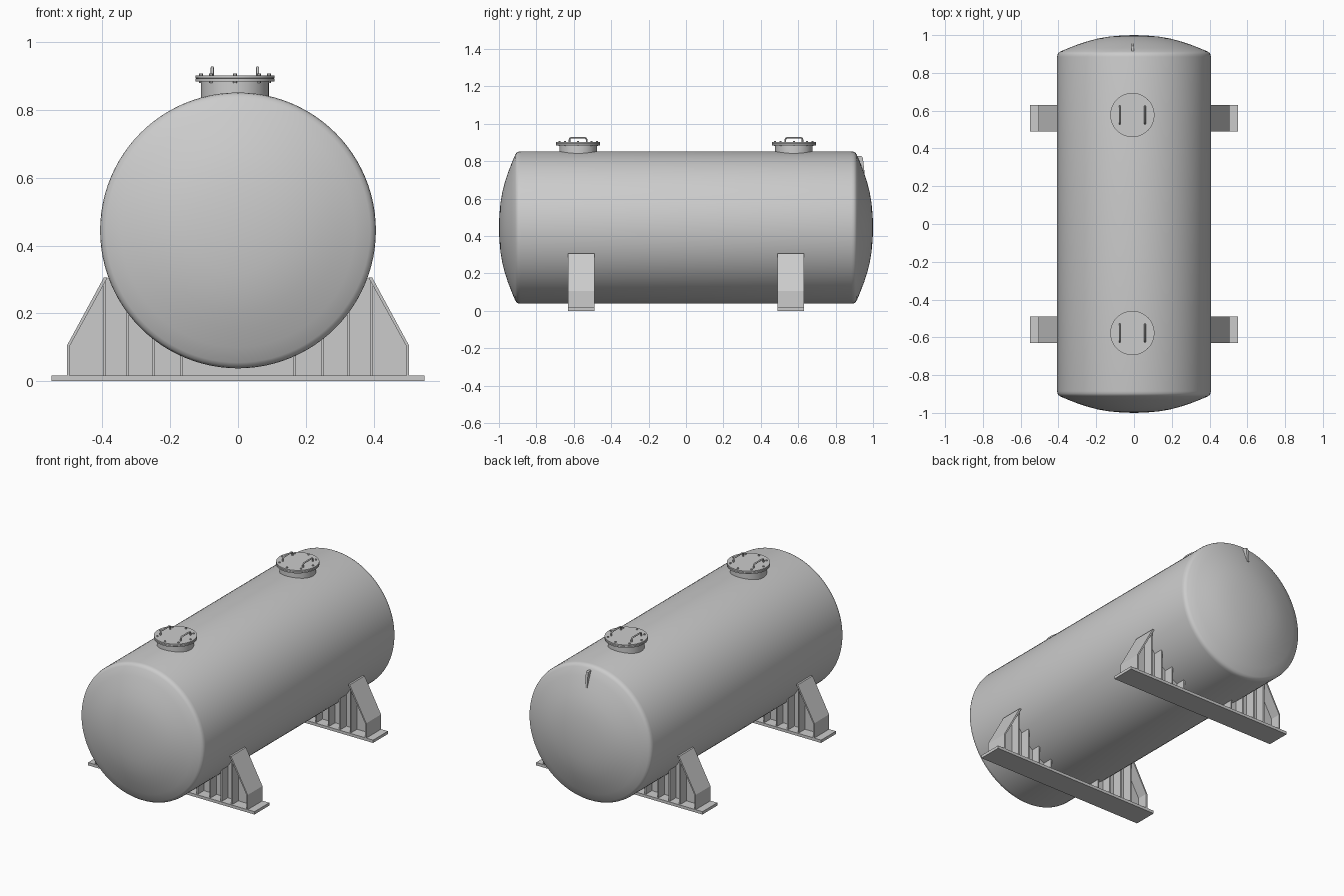
import bpy, bmesh
from math import sin, cos, pi, sqrt, radians
from mathutils import Matrix, Vector

if "Cube" in bpy.data.objects:
    bpy.data.objects.remove(bpy.data.objects["Cube"])

R, CZ = 0.407, 0.445          # tank radius and axis height
LEG_Y, HATCH_X, HATCH_Y = 0.56, -0.009, 0.577


def finish(name, bm, smooth=True):
    bmesh.ops.remove_doubles(bm, verts=bm.verts, dist=1e-5)
    bmesh.ops.recalc_face_normals(bm, faces=bm.faces)
    me = bpy.data.meshes.new(name)
    bm.to_mesh(me)
    bm.free()
    if smooth:
        me.shade_smooth()
        me.set_sharp_from_angle(angle=radians(32))
    ob = bpy.data.objects.new(name, me)
    bpy.context.collection.objects.link(ob)
    return ob


def lathe(name, profile, segs, matrix):
    """Revolve (radius, height) points about z, then place with matrix."""
    bm = bmesh.new()
    vs = [bm.verts.new((r, 0, h)) for r, h in profile]
    es = [bm.edges.new(p) for p in zip(vs, vs[1:])]
    bmesh.ops.spin(bm, geom=vs + es, axis=(0, 0, 1), cent=(0, 0, 0),
                   angle=2 * pi, steps=segs, use_duplicate=False)
    bm.transform(matrix)
    return finish(name, bm)


def prism(name, pts, depth, matrix):
    """Extrude an (x, z) outline, centred on y, then place with matrix."""
    bm = bmesh.new()
    f = bm.faces.new([bm.verts.new((x, -depth / 2, z)) for x, z in pts])
    g = bmesh.ops.extrude_face_region(bm, geom=[f])["geom"]
    bmesh.ops.translate(bm, vec=(0, depth, 0),
                        verts=[v for v in g if isinstance(v, bmesh.types.BMVert)])
    bm.transform(matrix)
    return finish(name, bm, False)


def tank_under(x):
    return CZ - sqrt((R - 0.002) ** 2 - x * x)


def rod(name, pts, radius):
    cu = bpy.data.curves.new(name, "CURVE")
    cu.dimensions = "3D"
    cu.bevel_depth, cu.bevel_resolution = radius, 2
    cu.use_fill_caps = True
    sp = cu.splines.new("POLY")
    sp.points.add(len(pts) - 1)
    for p, co in zip(sp.points, pts):
        p.co = (*co, 1)
    ob = bpy.data.objects.new(name, cu)
    bpy.context.collection.objects.link(ob)


# tank shell with dished ends
head = [(R, 0.885), (R - 0.002, 0.897), (R - 0.007, 0.906), (R - 0.017, 0.913),
        (0.345, 0.932), (0.29, 0.953), (0.24, 0.969), (0.19, 0.982),
        (0.13, 0.992), (0.065, 0.998), (0, 1.0)]
profile = [(r, -h) for r, h in reversed(head)] + head
lathe("tank_shell", profile, 96,
      Matrix.Translation((0, 0, CZ)) @ Matrix.Rotation(-pi / 2, 4, "X"))

for s, end in ((-1, "front"), (1, "back")):
    # hatch neck and lid
    hy = s * HATCH_Y
    at = Matrix.Translation((HATCH_X, hy, 0))
    lathe(end + "_hatch_neck", [(0, 0.80), (0.1, 0.80), (0.1, 0.887), (0, 0.887)], 48, at)
    lathe(end + "_hatch_lid", [(0, 0.885), (0.117, 0.885), (0.117, 0.893), (0.115, 0.894),
                               (0.117, 0.895), (0.117, 0.903), (0, 0.903)], 48, at)
    # lid bolts
    for i in range(8):
        a = i * pi / 4
        lathe(end + "_hatch_bolt", [(0, 0.88), (0.006, 0.88), (0.006, 0.908), (0, 0.908)], 6,
              at @ Matrix.Translation((0.1 * cos(a), 0.1 * sin(a), 0)))
    # lid handles
    for hx in (-0.067, 0.067):
        path = [(-0.046, 0.9), (-0.046, 0.915), (-0.043, 0.922), (-0.036, 0.925),
                (0.036, 0.925), (0.043, 0.922), (0.046, 0.915), (0.046, 0.9)]
        rod(end + "_hatch_handle", [(HATCH_X + hx, hy + y, z) for y, z in path], 0.0045)

    # saddle base plate
    at = Matrix.Translation((0, s * LEG_Y, 0))
    prism(end + "_saddle_base", [(-0.55, 0), (0.55, 0), (0.55, 0.017), (-0.55, 0.017)], 0.14, at)
    # saddle web, cut to the tank curve
    side = [(0.5, 0.015), (0.5, 0.105), (0.39, 0.304)]
    a0 = radians(69.5)
    arc = [((R - 0.002) * sin(a0 * t / 16), CZ - (R - 0.002) * cos(a0 * t / 16))
           for t in range(16, -17, -1)]
    prism(end + "_saddle_web", side + arc + [(-x, z) for x, z in reversed(side)], 0.012, at)
    for m in (-1, 1):
        # folded end plate
        strip = [(0.505, 0.015), (0.505, 0.105), (0.396, 0.306),
                 (0.385, 0.306), (0.497, 0.103), (0.497, 0.015)]
        prism(end + "_saddle_end_plate", [(m * x, z) for x, z in strip], 0.14, at)
        # stiffening ribs
        for x in (0.167, 0.25, 0.325, 0.395):
            a, b = x - 0.004, x + 0.004
            za, zb = (0.3, 0.298) if x > 0.39 else (tank_under(a), tank_under(b))
            prism(end + "_saddle_rib",
                  [(m * a, 0.015), (m * b, 0.015), (m * b, zb), (m * a, za)], 0.125, at)

# lifting lug on the back head
lug = [(0.9, 0.828), (0.934, 0.828), (0.942, 0.824), (0.946, 0.815),
       (0.955, 0.735), (0.93, 0.735)]
prism("back_lifting_lug", lug, 0.014,
      Matrix.Translation((-0.007, 0, 0)) @ Matrix.Rotation(pi / 2, 4, "Z"))
